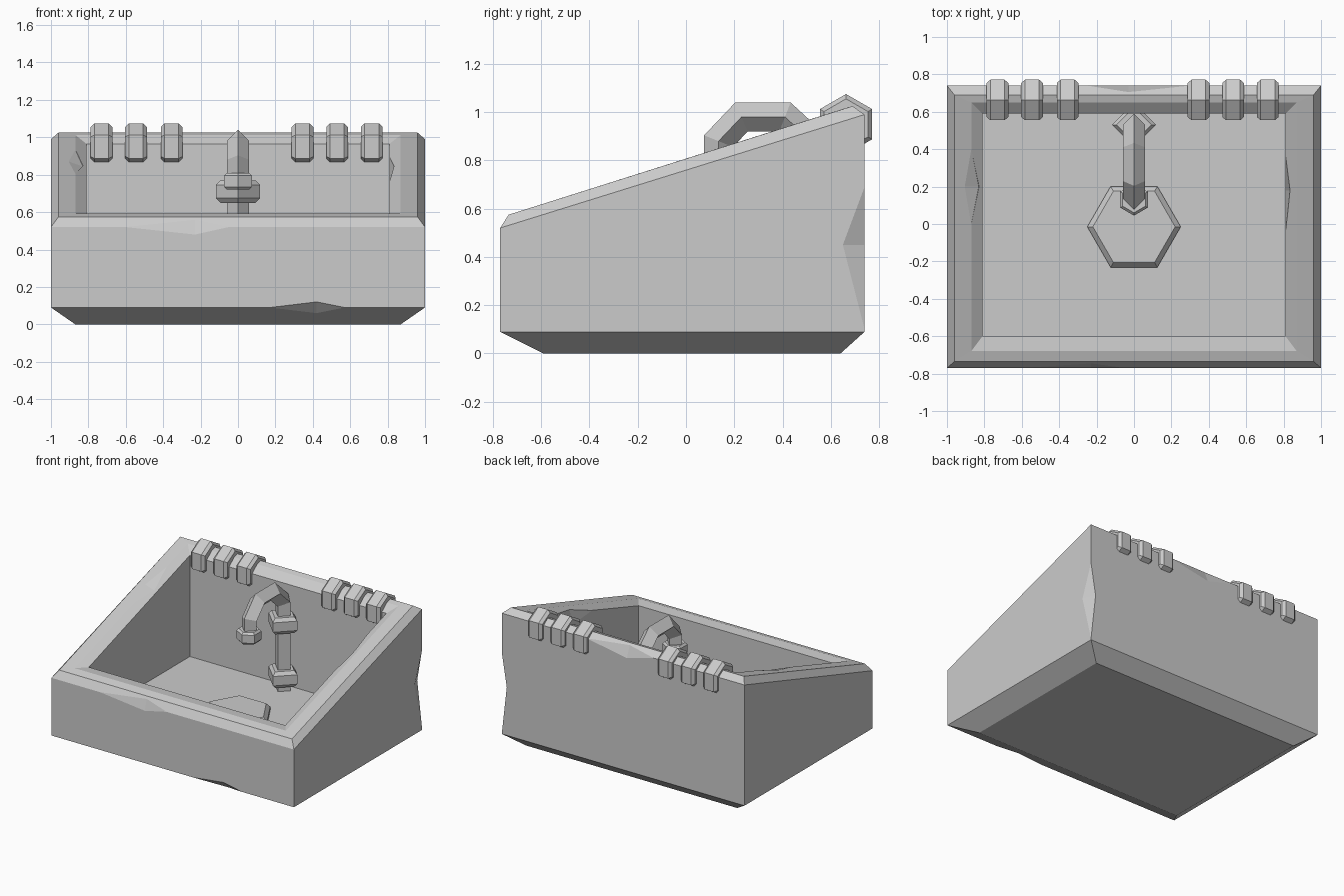
import bpy, bmesh, math
from mathutils import Vector

if "Cube" in bpy.data.objects:
    bpy.data.objects.remove(bpy.data.objects["Cube"], do_unlink=True)

STONE = (0.6, 0.6, 0.6, 1)
stone = bpy.data.materials.new("grey stone")
stone.use_nodes = True
stone.diffuse_color = STONE
stone.node_tree.nodes["Principled BSDF"].inputs["Base Color"].default_value = STONE


def finish(name, bm):
    bmesh.ops.recalc_face_normals(bm, faces=bm.faces)
    mesh = bpy.data.meshes.new(name)
    bm.to_mesh(mesh)
    bm.free()
    mesh.materials.append(stone)
    obj = bpy.data.objects.new(name, mesh)
    bpy.context.collection.objects.link(obj)
    return obj


def loft(name, rings):
    """Join equal rings of points into a closed, capped skin."""
    bm = bmesh.new()
    rows = [[bm.verts.new(p) for p in ring] for ring in rings]
    n = len(rows[0])
    for a, b in zip(rows, rows[1:]):
        for i in range(n):
            j = (i + 1) % n
            bm.faces.new((a[i], a[j], b[j], b[i]))
    bm.faces.new(rows[0])
    bm.faces.new(rows[-1])
    return finish(name, bm)


def ngon(n, r, turn, z, cy):
    return [(r * math.cos(turn + i * math.tau / n),
             cy + r * math.sin(turn + i * math.tau / n), z) for i in range(n)]


def block(name, n, r, turn, cy, z0, z1, bevel):
    """Upright prism with chamfered ends."""
    steps = ((r - bevel, z0), (r, z0 + bevel), (r, z1 - bevel), (r - bevel, z1))
    return loft(name, [ngon(n, s, turn, z, cy) for s, z in steps])


# Basin: outer shell, sloping rim, inner chamfer, walls and floor
def basin_ring(hx, front, back, zf, zb):
    return [(-hx, front, zf), (hx, front, zf), (hx, back, zb), (-hx, back, zb)]


basin = loft("basin", [basin_ring(*r) for r in (
    (0.87, -0.59, 0.64, 0, 0),
    (1, -0.77, 0.74, 0.09, 0.09),
    (1, -0.77, 0.74, 0.52, 0.99),
    (0.96, -0.735, 0.69, 0.575, 1.025),
    (0.87, -0.68, 0.65, 0.592, 1.013),
    (0.81, -0.60, 0.59, 0.585, 0.965),
    (0.81, -0.60, 0.59, 0.21, 0.21))])


# Chips broken out of the edges: two edge ends, two face points, outward way
def chip(name, start, end, a, b, out):
    bm = bmesh.new()
    for p in (start, end, a, b):
        bm.verts.new(p)
        bm.verts.new(Vector(p) + Vector(out))
    bmesh.ops.convex_hull(bm, input=bm.verts)
    cutter = finish(name, bm)
    cutter.hide_render = True
    mod = basin.modifiers.new(name, 'BOOLEAN')
    mod.operation = 'DIFFERENCE'
    mod.solver = 'EXACT'
    mod.object = cutter
    return cutter


cutters = [
    chip("corner_chip", (1, 0.74, 0.1), (1, 0.74, 0.69),
         (1, 0.65, 0.45), (0.96, 0.74, 0.45), (0.1, 0.1, 0)),
    chip("front_top_chip", (-0.6, -0.77, 0.52), (-0.05, -0.77, 0.52),
         (-0.23, -0.77, 0.48), (-0.23, -0.745, 0.56), (0, -0.1, 0.05)),
    chip("front_base_chip", (0.17, -0.77, 0.09), (0.57, -0.77, 0.09),
         (0.42, -0.77, 0.12), (0.42, -0.71, 0.06), (0, -0.1, -0.08)),
    chip("back_top_chip", (-0.25, 0.74, 0.99), (0.3, 0.74, 0.99),
         (-0.03, 0.74, 0.93), (-0.03, 0.705, 1.015), (0, 0.1, 0.05)),
    chip("inner_left_chip", (0.81, -0.05, 0.759), (0.81, 0.37, 0.895),
         (0.835, 0.18, 0.85), (0.81, 0.18, 0.74), (-0.08, 0, 0.06)),
    chip("inner_right_chip", (-0.87, 0, 0.807), (-0.87, 0.4, 0.934),
         (-0.91, 0.2, 0.872), (-0.83, 0.2, 0.845), (0.04, 0, 0.1)),
]
bpy.context.view_layer.objects.active = basin
for mod in list(basin.modifiers):
    bpy.ops.object.modifier_apply(modifier=mod.name)
for cutter in cutters:
    bpy.data.objects.remove(cutter, do_unlink=True)

# Hexagonal bands clasping the back rim
for k, x in enumerate((-0.73, -0.545, -0.355, 0.345, 0.53, 0.715)):
    steps = ((-0.058, 0.105), (-0.038, 0.125), (0.038, 0.125), (0.058, 0.105))
    loft(f"rim_band_{k + 1}", [
        [(x + dx, 0.663 + p[0], 0.95 + p[1]) for p in ngon(6, r, math.pi / 6, 0, 0)]
        for dx, r in steps])

# Tap pipe: diamond section swept along a mitred path in the middle plane
path = [Vector(p) for p in ((0.135, 0.72), (0.135, 0.88), (0.23, 0.98),
                            (0.41, 0.98), (0.53, 0.87), (0.53, 0.2))]
R = 0.06
rings = []
for i, p in enumerate(path):
    before = (p - path[i - 1]).normalized() if i else None
    after = (path[i + 1] - p).normalized() if i < len(path) - 1 else before
    before = before or after
    along = (before + after).normalized()
    side = Vector((-along.y, along.x)) * R / along.dot(after)
    rings.append([(R, *p), (0, *(p + side)), (-R, *p), (0, *(p - side))])
loft("tap_pipe", rings)

# Tap nozzle and the collars on the post
block("tap_nozzle", 6, 0.085, math.pi / 6, 0.13, 0.72, 0.81, 0.015)
block("upper_collar", 4, 0.118, 0, 0.53, 0.65, 0.77, 0.025)
block("lower_collar", 4, 0.118, 0, 0.53, 0.25, 0.37, 0.025)

# Raised hexagonal drain cover
loft("drain_cover", [ngon(6, r, 0, z, -0.015)
                     for r, z in ((0.25, 0.2), (0.25, 0.235), (0.22, 0.265))])
